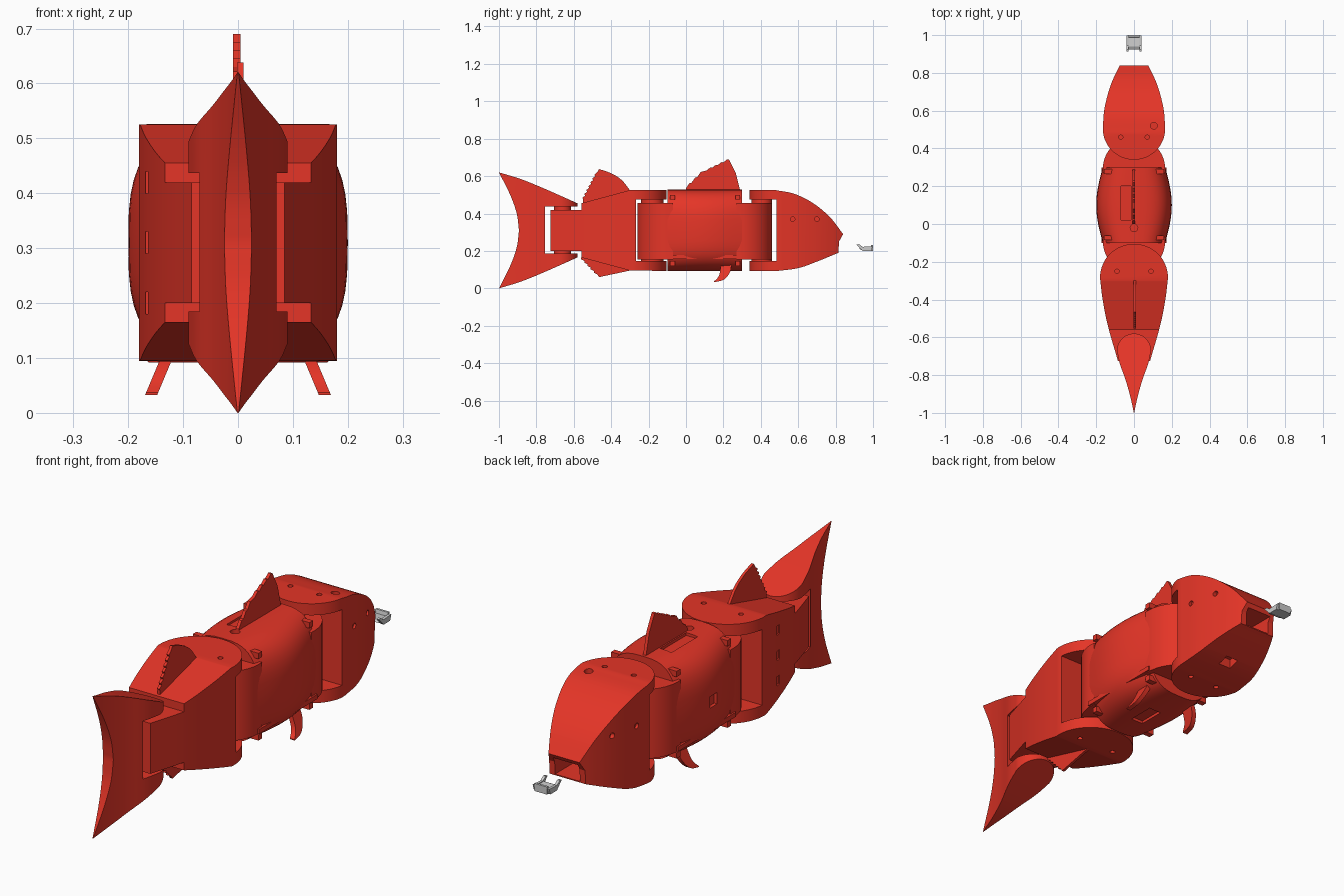
import bpy, bmesh, math
from mathutils import Vector

if "Cube" in bpy.data.objects:
    bpy.data.objects.remove(bpy.data.objects["Cube"])

RED = bpy.data.materials.new("red_plastic")
RED.diffuse_color = (0.78, 0.035, 0.02, 1)
RED.use_nodes = True
RED.node_tree.nodes["Principled BSDF"].inputs["Base Color"].default_value = RED.diffuse_color
MID = 0.31  # height of the horizontal symmetry plane


def finish(name, bm, red=True):
    bmesh.ops.recalc_face_normals(bm, faces=bm.faces)
    me = bpy.data.meshes.new(name)
    bm.to_mesh(me)
    bm.free()
    ob = bpy.data.objects.new(name, me)
    bpy.context.collection.objects.link(ob)
    if red:
        me.materials.append(RED)
    return ob


def prism(name, pts, axis, lo, hi, red=True):
    """Extrude a 2D outline along x (y,z points), y (x,z points) or z (x,y points)."""
    put = {'x': lambda a, b, t: (t, a, b), 'y': lambda a, b, t: (a, t, b),
           'z': lambda a, b, t: (a, b, t)}[axis]
    bm = bmesh.new()
    low = [bm.verts.new(put(a, b, lo)) for a, b in pts]
    top = [bm.verts.new(put(a, b, hi)) for a, b in pts]
    bm.faces.new(low)
    bm.faces.new(top)
    for i in range(len(pts)):
        j = (i + 1) % len(pts)
        bm.faces.new((low[i], low[j], top[j], top[i]))
    return finish(name, bm, red)


def box(name, x0, x1, y0, y1, z0, z1):
    return prism(name, [(x0, y0), (x1, y0), (x1, y1), (x0, y1)], 'z', z0, z1)


def circle(a, b, r, n=32):
    return [(a + r * math.cos(2 * math.pi * i / n), b + r * math.sin(2 * math.pi * i / n))
            for i in range(n)]


def smooth(pts, n=6):
    """Catmull-Rom curve through the points."""
    p = [Vector(q) for q in pts]
    p = [2 * p[0] - p[1]] + p + [2 * p[-1] - p[-2]]
    out = []
    for i in range(1, len(p) - 2):
        a, b, c, d = p[i - 1:i + 3]
        for k in range(n):
            t = k / n
            v = 0.5 * (2 * b + (c - a) * t + (2 * a - 5 * b + 4 * c - d) * t * t
                       + (3 * b - a - 3 * c + d) * t ** 3)
            out.append((v.x, v.y))
    return out + [tuple(pts[-1])]


def mirror_x(half):
    return half + [(-x, y) for x, y in reversed(half) if abs(x) > 1e-6]


def mirror_z(half):
    return half + [(y, 2 * MID - z) for y, z in reversed(half) if abs(z - MID) > 1e-6]


def round_end(cy, rx, ry, sign, n=16):
    """Quarter ellipse from the centre line out to full width."""
    return [(rx * math.sin(math.pi / 2 * i / n), cy + sign * ry * math.cos(math.pi / 2 * i / n))
            for i in range(n + 1)]


def boolean(ob, others, op='DIFFERENCE'):
    for other in others:
        m = ob.modifiers.new("cut", 'BOOLEAN')
        m.operation, m.object, m.solver = op, other, 'EXACT'
        bpy.context.view_layer.objects.active = ob
        bpy.ops.object.modifier_apply(modifier=m.name)
        bpy.data.objects.remove(other)


def shell(name, plan, side):
    """Solid that fits both a top outline and a side outline."""
    ob = prism(name, plan, 'z', -0.1, 0.8)
    boolean(ob, [prism("side_cutter", side, 'x', -0.4, 0.4)], 'INTERSECT')
    return ob


def hole(axis, a, b, r, lo, hi):
    return prism("hole_cutter", circle(a, b, r, 20), axis, lo, hi)


# Head with hinge slot, mouth and screw holes
head_plan = round_end(0.505, 0.165, 0.165, -1)[:-1] + smooth(
    [(0.165, 0.505), (0.158, 0.6), (0.135, 0.7), (0.105, 0.78), (0.072, 0.845)])
brow = smooth([(0.48, 0.525), (0.58, 0.505), (0.68, 0.455), (0.77, 0.38), (0.84, 0.29)])
chin = smooth([(0.815, 0.19), (0.7, 0.143), (0.6, 0.108), (0.48, 0.092)])
head = shell("head", mirror_x(head_plan),
             [(0.3, 0.525)] + brow + [(0.818, 0.25)] + chin + [(0.3, 0.092)])
boolean(head, [box("c", -0.3, 0.3, 0.2, 0.483, 0.145, 0.475),
               box("c", -0.06, 0.06, 0.66, 0.95, 0.195, 0.272),
               box("c", -0.03, 0.03, 0.6, 0.65, 0.05, 0.15),
               hole('z', -0.07, 0.46, 0.011, 0.5, 0.6), hole('z', 0.07, 0.46, 0.011, 0.5, 0.6),
               hole('z', 0.105, 0.52, 0.018, 0.5, 0.6),
               hole('z', -0.07, 0.46, 0.011, 0.0, 0.12), hole('z', 0.07, 0.46, 0.011, 0.0, 0.12)])
for s in (-1, 1):
    for y, x in ((0.57, 0.15), (0.7, 0.12)):
        boolean(head, [hole('x', y, 0.37, 0.012, *sorted((s * x, s * 0.25)))])

# Middle hull: bulging superellipse sections
bm = bmesh.new()
rings, N = [], 48
for k in range(17):
    t = k / 16
    w = 0.165 + 0.035 * math.sin(math.pi * t)
    ring = []
    for i in range(N):
        a = 2 * math.pi * i / N
        c, s = math.cos(a), math.sin(a)
        ring.append(bm.verts.new((w * math.copysign(abs(c) ** (2 / 3), c), -0.1 + 0.4 * t,
                                  MID + 0.218 * math.copysign(abs(s) ** (2 / 3), s))))
    rings.append(ring)
for r0, r1 in zip(rings, rings[1:]):
    for i in range(N):
        j = (i + 1) % N
        bm.faces.new((r0[i], r0[j], r1[j], r1[i]))
bm.faces.new(rings[0])
bm.faces.new(rings[-1])
hull = finish("middle_hull", bm)
boolean(hull, [hole('z', 0, -0.02, 0.02, 0.505, 0.6),
               box("c", -0.07, -0.015, 0.02, 0.2, 0.515, 0.6),
               box("c", -0.03, 0.03, 0.02, 0.14, 0.05, 0.105),
               box("c", -0.25, -0.185, 0.07, 0.12, 0.285, 0.335)])

# Rounded tongues of the middle section, pins and corner clips
for name, cy, sign in (("front_tongue", 0.29, 1), ("rear_tongue", -0.09, -1)):
    plan = round_end(cy, 0.165, 0.17, sign) + [(0.165, cy - sign * 0.02)]
    prism(name, mirror_x(plan), 'z', 0.155, 0.457)
for name, y, r, z0, z1 in (("head_hinge_pin", 0.405, 0.055, 0.13, 0.49),
                           ("rear_hinge_pin", -0.18, 0.06, 0.13, 0.49),
                           ("tail_hinge_pin", -0.66, 0.045, 0.175, 0.445)):
    prism(name, circle(0, y, r), 'z', z0, z1)
for s in (-1, 1):
    for y in (-0.085, 0.265):
        for z in (0.475, 0.12):
            box("corner_clip", *sorted((s * 0.115, s * 0.158)), y, y + 0.025, z, z + 0.025)
    box("side_rail", *sorted((s * 0.14, s * 0.172)), -0.1, 0.3, 0.158, 0.178)

# Rear body with hinge slot, screw holes and left side ports
rear_plan = round_end(-0.285, 0.18, 0.18, 1)[:-1] + smooth(
    [(0.18, -0.285), (0.166, -0.4), (0.138, -0.54), (0.085, -0.725)])
rear = shell("rear_body", mirror_x(rear_plan),
             mirror_z([(-0.05, 0.527), (-0.3, 0.525), (-0.56, 0.455), (-0.56, 0.42), (-0.73, 0.42)]))
boolean(rear, [box("c", -0.3, 0.3, -0.268, 0.1, 0.145, 0.475)]
        + [hole('z', s * 0.09, -0.25, 0.011, *z) for s in (-1, 1) for z in ((0.5, 0.6), (0, 0.12))]
        + [box("c", -0.25, -0.158, -0.41, -0.385, z - 0.02, z + 0.02) for z in (0.2, 0.31, 0.42)])

# Tail fin
tail_plan = round_end(-0.67, 0.09, 0.09, 1)[:-1] + smooth(
    [(0.09, -0.67), (0.075, -0.74), (0.043, -0.83), (0.018, -0.92), (0.001, -1.0)])
tail_top = smooth([(-0.57, 0.45), (-0.75, 0.53), (-0.88, 0.583), (-1.0, 0.62)])
tail_back = smooth([(-1.0, 0.62), (-0.94, 0.5), (-0.905, 0.4), (-0.893, MID)])[1:]
tail = shell("tail_fin", mirror_x(tail_plan),
             mirror_z([(-0.57, 0.435)] + tail_top + tail_back))
boolean(tail, [box("c", -0.3, 0.3, -0.755, -0.4, 0.185, 0.437)])


# Upright fins with a ragged edge
def ragged(p, q, teeth, depth):
    p, q = Vector(p), Vector(q)
    side = Vector((-(q - p).y, (q - p).x)).normalized() * depth
    out = []
    for i in range(teeth):
        out += [tuple(p.lerp(q, i / teeth)), tuple(p.lerp(q, (i + 0.75) / teeth) + side)]
    return out + [tuple(q)]


prism("middle_dorsal_fin", ragged((0.0, 0.535), (0.09, 0.625), 3, 0.006)
      + ragged((0.11, 0.63), (0.23, 0.688), 4, 0.006)
      + [(0.265, 0.62), (0.29, 0.52), (0.0, 0.51)], 'x', -0.009, 0.005)
prism("rear_dorsal_fin", smooth([(-0.3, 0.525), (-0.345, 0.58), (-0.4, 0.615), (-0.465, 0.638)])
      + ragged((-0.475, 0.62), (-0.55, 0.475), 7, -0.008) + [(-0.55, 0.44), (-0.3, 0.5)],
      'x', -0.002, 0.01)
prism("rear_belly_fin", smooth([(-0.3, 0.095), (-0.38, 0.078), (-0.465, 0.06)])
      + ragged((-0.475, 0.075), (-0.56, 0.165), 5, 0.007) + [(-0.55, 0.19), (-0.3, 0.13)],
      'x', -0.002, 0.01)

# Slanted side fins under the hull
fin = (smooth([(0.243, 0.15), (0.24, 0.1), (0.222, 0.065), (0.195, 0.043), (0.15, 0.033)])
       + smooth([(0.15, 0.037), (0.172, 0.06), (0.182, 0.09), (0.185, 0.15)]))
for s, name in ((-1, "left_side_fin"), (1, "right_side_fin")):
    ob = prism(name, fin, 'x', -0.011, 0.011)
    for v in ob.data.vertices:
        v.co.x += s * (0.132 + 0.42 * (0.095 - v.co.z) + 0.0)

# Loose grey jaw in front of the mouth
prism("jaw_plate", [(0.925, 0.212), (0.95, 0.2), (1.0, 0.2), (1.0, 0.216), (0.94, 0.22)],
      'x', -0.03, 0.03, False)
for s in (-1, 1):
    prism("jaw_arm", [(0.912, 0.234), (0.945, 0.2), (0.99, 0.2), (0.998, 0.225), (0.945, 0.222),
                      (0.925, 0.236)], 'x', *sorted((s * 0.028, s * 0.04)), False)
prism("jaw_lip", [(0.985, 0.21), (1.0, 0.21), (1.0, 0.233), (0.99, 0.233)], 'x', -0.03, 0.03, False)

# Smooth shading with crisp edges
bpy.ops.object.select_all(action='DESELECT')
for ob in bpy.context.scene.objects:
    ob.select_set(True)
    bpy.context.view_layer.objects.active = ob
bpy.ops.object.shade_smooth_by_angle(angle=math.radians(25))
